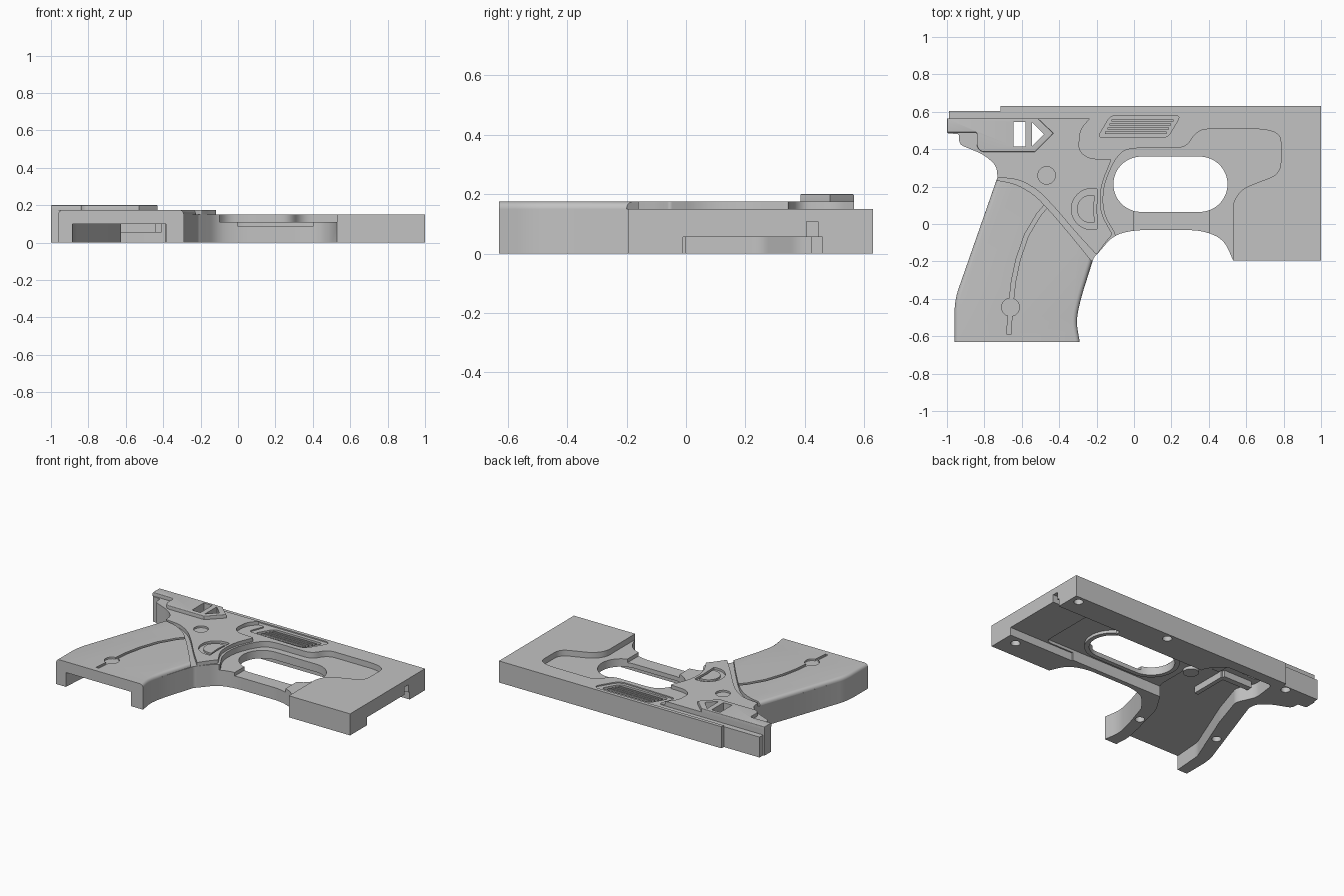
import bpy, bmesh, math
from mathutils import Vector

cube = bpy.data.objects.get("Cube")
if cube:
    bpy.data.objects.remove(cube)

grey = bpy.data.materials.new("plain grey")
grey.use_nodes = True
grey.diffuse_color = (0.54, 0.54, 0.54, 1)
grey.node_tree.nodes["Principled BSDF"].inputs["Base Color"].default_value = (0.54, 0.54, 0.54, 1)


def rounded(pts, r, steps=6):
    """Fillet every corner; a point may carry its own radius as third value."""
    out, n = [], len(pts)
    for i, p in enumerate(pts):
        a, b, c = (Vector(pts[j % n][:2]) for j in (i - 1, i, i + 1))
        d = min(p[2] if len(p) > 2 else r, (a - b).length * .49, (c - b).length * .49)
        if d < .002:
            out.append(b)
            continue
        s, e = b + (a - b).normalized() * d, b + (c - b).normalized() * d
        for k in range(steps + 1):
            t = k / steps
            out.append(s * (1 - t) ** 2 + b * 2 * t * (1 - t) + e * t * t)
    return out


def arc(x, y, r, start, end, n=24):
    return [(x + r * math.cos(math.radians(start + (end - start) * i / n)),
             y + r * math.sin(math.radians(start + (end - start) * i / n))) for i in range(n + 1)]


def circle(x, y, r):
    return arc(x, y, r, 0, 360)[:-1]


def stadium(grow):
    """Long finger opening, enlarged by the given margin."""
    return arc(.352, .2125, .148 + grow, -90, 90) + arc(.038, .2125, .148 + grow, 90, 270)


def rect(x0, x1, y0, y1):
    return [(x0, y0), (x1, y0), (x1, y1), (x0, y1)]


def ribbon(path, w):
    """Closed outline of a strip of width w along an open path."""
    v = [Vector(p) for p in path]
    left, right = [], []
    for i, p in enumerate(v):
        d = (v[min(i + 1, len(v) - 1)] - v[max(i - 1, 0)]).normalized()
        side = Vector((-d.y, d.x)) * w / 2
        left.append(p + side)
        right.append(p - side)
    return left + right[::-1]


def prism(name, pts, z0, z1, soften=0, keep_edge=None):
    """Extruded outline, optionally with a rounded top rim."""
    bm = bmesh.new()
    face = bm.faces.new([bm.verts.new((p[0], p[1], z0)) for p in pts])
    top = bmesh.ops.extrude_face_region(bm, geom=[face])["geom"]
    for v in top:
        if isinstance(v, bmesh.types.BMVert):
            v.co.z = z1
    bmesh.ops.recalc_face_normals(bm, faces=bm.faces)
    if soften:
        edges = [e for e in bm.edges if all(abs(v.co.z - z1) < 1e-5 for v in e.verts)
                 and not (keep_edge and all(keep_edge(v.co) for v in e.verts))]
        bmesh.ops.bevel(bm, geom=edges, offset=soften, segments=4, profile=.5, affect='EDGES')
    mesh = bpy.data.meshes.new(name)
    bm.to_mesh(mesh)
    bm.free()
    mesh.materials.append(grey)
    ob = bpy.data.objects.new(name, mesh)
    bpy.context.collection.objects.link(ob)
    return ob


def cut(target, pts, z0, z1):
    """Boolean away an extruded outline and discard the cutter."""
    cutter = prism("cutter", pts, z0, z1)
    cutter.hide_render = True
    mod = target.modifiers.new("cut", 'BOOLEAN')
    mod.operation, mod.solver, mod.object = 'DIFFERENCE', 'EXACT', cutter
    bpy.context.view_layer.objects.active = target
    bpy.ops.object.modifier_apply(modifier=mod.name)
    bpy.data.objects.remove(cutter)


# Shared outline pieces
tail = [(-1, .485, .01), (-.935, .48, .01), (-.935, .425, .03), (-.8, .37, .06), (-.735, .31, .05), (-.73, .25, 0)]
grip_rear = [(-.95, -.38, .08), (-.96, -.45, .05), (-.96, -.63, 0)]
grip_front = [(-.29, -.63, 0), (-.31, -.52, .08), (-.285, -.4, .08), (-.215, -.18, .02)]
guard = [(-.2, -.165, .01), (-.11, -.06, .06), (0, -.033, .05)]
seam = [(-.73, .25), (-.62, .225), (-.52, .165), (-.43, .07), (-.32, -.06), (-.215, -.18)]
rim = [(-.1, -.05, .01), (-.165, .06), (-.165, .2), (-.11, .33)]

# Base shell
body = prism("frame_shell", rounded(
    [(-.715, .63, 0), (-.715, .605, 0), (-.99, .605, 0), (-.99, .565, 0), (-1, .565, 0)] + tail + grip_rear
    + grip_front + guard + [(.36, -.033, .1), (.48, -.08, .09), (.53, -.195, 0), (1, -.195, 0), (1, .63, 0)],
    .02), 0, .15)

# Lowered area around the finger opening, and the opening itself
cut(body, rounded(rim + [(-.06, .395), (.02, .407), (.28, .407, .05), (.34, .507, .07), (.7, .507, .07),
                         (.785, .48, .07), (.785, .27, .06), (.58, .19, .07), (.528, .12, .06),
                         (.528, -.3, 0), (-.1, -.3, 0)], .08), .11, .3)
cut(body, stadium(0), -.1, .3)
cut(body, rect(0, .4, -.1, .1), .085, .3)

# Hollow underside
cut(body, rect(.5, 1.1, -.01, .46), -.1, .055)
cut(body, rounded(rect(-.25, .72, .0, .42), .04), -.1, .075)
cut(body, rounded([(-.89, -.7, 0), (-.38, -.7, 0), (-.39, -.52), (-.365, -.4), (-.3, -.14), (-.2, .02), (-.2, .45),
                   (-.3, .555), (-.66, .555), (-.68, .38), (-.62, .25), (-.7, 0), (-.87, -.42)], .03), -.1, .1)
cut(body, rect(.93, 1.1, .405, .445), -.1, .108)
for x, y in [(.94, .58), (.22, .585), (-.76, .57), (.91, -.07), (-.825, -.18), (-.3, -.3)]:
    cut(body, circle(x, y, .03), -.1, .06)

# Raised upper frame plate
plate = prism("frame_plate", rounded(
    [(-1, .565, 0)] + tail + [(x + .012, y + .012, .05) for x, y in seam[1:-1]] + [(-.2, -.165, .01)]
    + [(-.15, -.095, .03), (-.115, -.055, .01), (-.18, .06, .06), (-.18, .2, .08), (-.12, .345, .01),
       (-.24, .35, .05), (-.295, .39, .05), (-.29, .5, .05), (-.235, .565, 0)], .02),
    .15, .175)
cut(plate, circle(-.467, .26, .047), .162, .3)

# Half round control set in the plate
cut(plate, arc(-.225, .08, .11, 75, 285) + [(-.2, .08)], .16, .3)
prism("control_button", arc(-.23, .08, .075, 75, 285) + [(-.215, .08)], .15, .172)

# Grip cover with curved groove and round inlay
grip = prism("grip_cover", rounded(
    [(-.735, .235, 0)] + grip_rear + grip_front[:-1] + [(-.225, -.2, 0)]
    + [(x - .01, y - .01, .05) for x, y in seam[-2:0:-1]], .02),
    .15, .175, .023, lambda co: co.y < -.62 or co.y > -.21 and co.x > -.74)
cut(grip, ribbon([(-.45, .12), (-.51, .05), (-.575, -.06), (-.62, -.19), (-.645, -.31), (-.66, -.45), (-.67, -.59)], .022),
    .163, .3)
cut(grip, circle(-.66, -.445, .048), .163, .3)

# Arrow shaped top plate with window cut-outs
arrow = prism("arrow_plate", rounded(
    [(-1, .565, 0), (-1, .49, 0), (-.84, .49, .01), (-.84, .41, .02), (-.815, .385, .02), (-.53, .385, 0),
     (-.43, .485, 0), (-.515, .565, 0)], 0), .175, .2, .004)
for part in (body, plate, arrow):
    cut(part, rect(-.645, -.58, .415, .545), -.1, .3)
    cut(part, [(-.545, .415), (-.48, .48), (-.545, .545)], -.1, .3)

# Shallow rail channel that widens into the vent field
cut(body, rounded([(-1.1, .605, 0), (-1.1, .565, 0), (-.19, .565, .02), (-.235, .45, .03), (.2, .44, .05),
                   (.285, .58, .03), (.27, .605, .02)], .02), .142, .3)

# Vent recess with long slats
cut(body, rounded([(-.125, .58), (-.195, .462), (.18, .462), (.25, .58)], .03), .122, .3)
for row in range(4):
    y = .482 + row * .022
    shift = row * .012
    prism("vent_slat", rect(shift - .155, shift + .175, y, y + .012), .12, .14)

# Inner fittings on the underside
prism("pivot_boss", circle(-.23, .28, .05), .055, .105)
prism("inner_ledge", rect(-.64, -.42, .34, .38), .055, .105)
prism("inner_rib", rect(-.44, -.41, .1, .36), .055, .105)
prism("inner_stop", rect(-.36, -.3, .4, .52), .055, .105)
lip = prism("opening_lip", stadium(.03), .055, .08)
cut(lip, stadium(0), 0, .3)

# Smooth curves, keep crisp edges
for ob in bpy.context.scene.objects:
    ob.select_set(ob.type == 'MESH')
bpy.context.view_layer.objects.active = body
bpy.ops.object.shade_smooth_by_angle(angle=math.radians(30))
